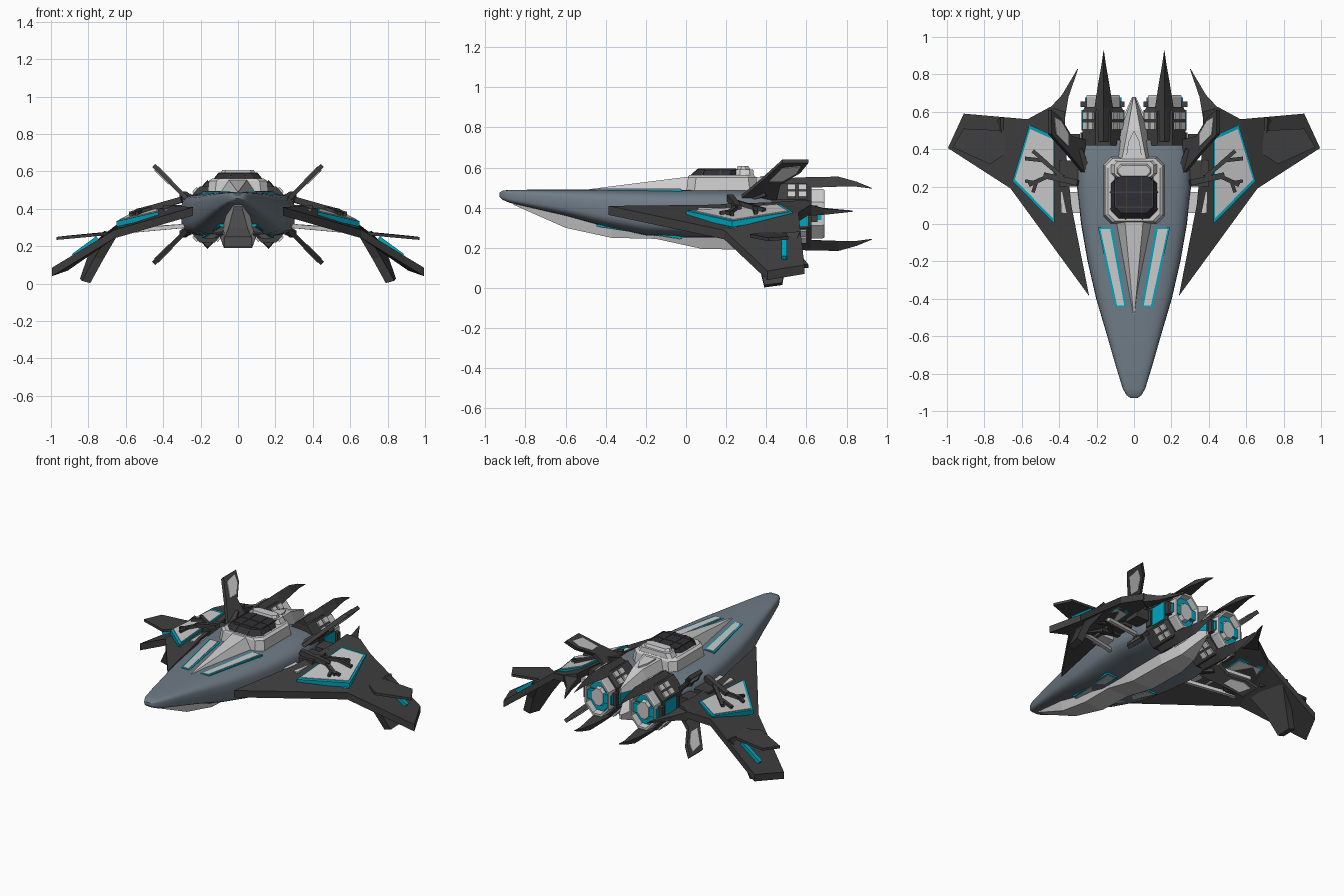
import bpy, bmesh, math
from mathutils import Vector as V

if "Cube" in bpy.data.objects:
    bpy.data.objects.remove(bpy.data.objects["Cube"])


def mat(name, c):
    m = bpy.data.materials.new(name)
    m.diffuse_color = (*c, 1)
    m.use_nodes = True
    m.node_tree.nodes["Principled BSDF"].inputs["Base Color"].default_value = m.diffuse_color
    return m


DARK = mat("dark_metal", (0.05, 0.05, 0.05))
HULL = mat("hull_blue", (0.16, 0.20, 0.24))
TEAL = mat("teal_trim", (0.0, 0.38, 0.52))
GLASS = mat("glass", (0.03, 0.03, 0.035))


# each piece is a list of equal-length rings; rings are skinned and capped
def build(name, pieces, m=None, mirror=False, smooth=False):
    bm = bmesh.new()
    for rings in pieces:
        vs = [[bm.verts.new(p) for p in r] for r in rings]
        n = len(vs[0])
        for a, b in zip(vs, vs[1:]):
            for i in range(n):
                bm.faces.new((a[i], a[(i + 1) % n], b[(i + 1) % n], b[i]))
        bm.faces.new(vs[0])
        bm.faces.new(vs[-1])
    bmesh.ops.recalc_face_normals(bm, faces=bm.faces)
    me = bpy.data.meshes.new(name)
    bm.to_mesh(me)
    bm.free()
    ob = bpy.data.objects.new(name, me)
    bpy.context.collection.objects.link(ob)
    if m:
        me.materials.append(m)
    if smooth:
        bpy.ops.object.select_all(action='DESELECT')
        ob.select_set(True)
        bpy.context.view_layer.objects.active = ob
        bpy.ops.object.shade_smooth_by_angle(angle=math.radians(40))
    if mirror:
        md = ob.modifiers.new("mirror", 'MIRROR')
        md.use_mirror_merge = False
    return ob


def prism(pts, off):
    return [[V(p) for p in pts], [V(p) + V(off) for p in pts]]


def box(x0, x1, y0, y1, z0, z1):
    return prism([(x0, y0, z0), (x1, y0, z0), (x1, y1, z0), (x0, y1, z0)], (0, 0, z1 - z0))


def bar(a, b, w):
    a, b = V(a), V(b)
    d = (b - a).normalized()
    s = d.cross(V((0, 0, 1))).normalized() * w
    u = s.cross(d).normalized() * w
    return prism([a + s + u, a - s + u, a - s - u, a + s - u], b - a)


def trap(y, wb, wt, zb, zt):  # trapezoid cross-section
    return [(-wb, y, zb), (wb, y, zb), (wt, y, zt), (-wt, y, zt)]


def inset(pts, f):
    c = sum((V(p) for p in pts), V()) / len(pts)
    return [c + (V(p) - c) * f for p in pts]


def flip(piece, s):  # reflect about the engine axis height
    return [[V((p[0], p[1], .37 + s * (p[2] - .37))) for p in r] for r in piece]


# fuselage: rounded superellipse sections (y, half width, bottom, top)
def hull_ring(y, w, zb, zt):
    r = []
    for i in range(32):
        t = 2 * math.pi * i / 32
        c, s = math.cos(t), math.sin(t)
        r.append((w * math.copysign(abs(c) ** .52, c), y,
                  (zb + zt) / 2 + (zt - zb) / 2 * math.copysign(abs(s) ** .52, s)))
    return r


HS = [(-.93, .02, .455, .475), (-.915, .04, .44, .485), (-.88, .06, .425, .489),
      (-.75, .10, .395, .49), (-.6, .143, .36, .49), (-.4, .202, .305, .49), (-.2, .248, .262, .49),
      (0, .283, .25, .49), (.2, .305, .25, .49), (.38, .30, .25, .49), (.45, .275, .26, .48)]
build("fuselage", [[hull_ring(*s) for s in HS]], HULL, smooth=True)

# belly keel
build("belly_keel", [[trap(*s) for s in [
    (-.86, .02, .03, .415, .44), (-.6, .05, .08, .30, .42), (-.37, .07, .10, .25, .38),
    (-.15, .075, .12, .245, .36), (.08, .075, .13, .195, .34), (.35, .075, .13, .19, .34),
    (.5, .05, .09, .20, .34), (.68, .005, .01, .27, .30)]]])

# dorsal spine and tail, with a raised tail panel
build("dorsal_spine", [[trap(*s) for s in [(-.48, .006, .003, .47, .493), (.03, .11, .05, .47, .557)]],
                       [trap(*s) for s in [(.32, .10, .07, .45, .557), (.5, .075, .035, .44, .535),
                                           (.68, .006, .003, .44, .47)]],
                       prism([(-.04, .37, .545), (.04, .37, .545), (.03, .44, .538), (0, .5, .53), (-.03, .44, .538)],
                             (0, 0, .014))])


# cockpit housing, canopy glass and frame
def deck(z, w, y0, y1, c):
    return [(x, y, z) for x, y in [(-w + c, y0), (w - c, y0), (w, y0 + c), (w, y1 - c), (w - c, y1),
                                   (-w + c, y1), (-w, y1 - c), (-w, y0 + c)]]


build("cockpit_housing", [[deck(.47, .165, .0, .36, .04), deck(.55, .155, .01, .35, .04),
                           deck(.562, .138, .015, .34, .04)],
                          [deck(.55, .13, .25, .34, .02), deck(.59, .105, .25, .335, .02)],
                          [deck(.58, .095, .25, .325, .02), deck(.607, .085, .257, .312, .02)]])
build("canopy_glass", [[deck(.555, .128, .022, .26, .045), deck(.592, .10, .06, .26, .03)]], GLASS)
build("canopy_frame", [bar((.045, .026, .560), (.04, .06, .592), .0035),
                       bar((.04, .06, .592), (.04, .25, .592), .0035),
                       bar((0, .09, .592), (.10, .09, .592), .0035),
                       bar((0, .17, .592), (.10, .17, .592), .0035),
                       bar((.10, .17, .592), (.127, .17, .558), .0035),
                       bar((.10, .09, .592), (.127, .08, .558), .0035),
                       bar((.10, .09, .592), (.10, .25, .592), .0035)], DARK, mirror=True)

# trimmed strips, above and below the hull
for nm, z0, z1, d in (("top", .478, .478, .014), ("bottom", .256, .318, -.012)):
    q = [(.115, -.02, z0), (.192, -.02, z0), (.10, -.445, z1), (.04, -.445, z1)]
    build("strip_trim_" + nm, [prism(q, (0, 0, d))], TEAL, mirror=True)
    q2 = [(.127, -.027, z0), (.18, -.027, z0), (.09, -.437, z1), (.052, -.437, z1)]
    build("strip_panel_" + nm, [prism(q2, (0, 0, d * 1.2))], mirror=True)


# wings: inner plane, drooping outer part and rear spike
def wz(x, y, dz=0):
    return (x, y, .508 - .30 * x + .07 * y + dz)


EDGE = (.66, .19, .288)
inner = [wz(.24, -.385), EDGE] + [wz(*p) for p in
                                  [(.57, .56), (.45, .625), (.37, .60), (.37, .45), (.335, .1)]]
outer = [EDGE, (.995, .406, .085), (.91, .59, .115), wz(.57, .56)]
spike = [[(.45, .62, .415), (.37, .56, .42), (.37, .56, .37), (.45, .62, .36)],
         [(.385, .69, .395), (.35, .68, .40), (.35, .68, .37), (.385, .69, .365)],
         [(.302, .83, .386), (.298, .83, .386), (.298, .83, .38), (.302, .83, .38)]]
build("wings", [prism(inner, (0, 0, -.045)), prism(outer, (0, 0, -.045)), spike], DARK, mirror=True)

pan = [(.425, .0), (.65, .23), (.56, .53), (.425, .47)]
for nm, h, d in (("top", -.025, .029), ("bottom", -.03, -.023)):
    p = [wz(*a, h) for a in pan]
    build("wing_panel_trim_" + nm, [prism(p, (0, 0, d))], TEAL, mirror=True)
    build("wing_panel_" + nm, [prism(inset(p, .90), (0, 0, d * 1.15))], mirror=True)

# wingtip plates, teal tip lights and drooping lower fins
plate = [(.70, .50, .275), (.91, .51, .257), (.97, .41, .25), (.77, .32, .268), (.62, .42, .285)]
build("wingtip_plates", [prism(plate, (0, 0, -.016))], DARK, mirror=True)
build("wingtip_lights", [bar((.75, .49, .243), (.88, .49, .148), .013)], TEAL, mirror=True)
fin = [(.65, .30, .25), (.67, .57, .27), (.76, .50, .13), (.80, .48, .015), (.79, .39, .003), (.72, .36, .13)]
build("lower_wing_fins", [prism(fin, (.045, 0, .012))], DARK, mirror=True)

# branching brackets on the wing panels
for nm, h in (("top", .016), ("bottom", -.065)):
    B = lambda a, b, w=.011: bar(wz(*a, h), wz(*b, h), w)
    build("wing_bracket_" + nm, [
        B((.30, .22), (.48, .26), .016), B((.38, .25), (.50, .35)), B((.46, .32), (.54, .39), .01),
        B((.49, .34), (.58, .35), .01), B((.46, .255), (.56, .21)), B((.53, .22), (.58, .23), .009),
        B((.52, .23), (.54, .17), .009)], DARK, mirror=True)

# joints between hull and wings
build("wing_root_blocks", [box(.27, .40, .20, .34, .36, .42), box(.29, .38, .38, .48, .35, .42)], DARK, mirror=True)
build("wing_root_plates", [box(.27, .39, .06, .17, .35, .40), bar((.27, .12, .31), (.6, .22, .28), .011),
                           bar((.27, .36, .31), (.55, .42, .29), .011)], mirror=True)

# diagonal stabiliser fins, upper and lower
f = [(.26, .26), (.36, .38), (.45, .48), (.45, .61), (.40, .57), (.34, .47), (.26, .45)]
fp = [(x - .008, y, x + .19) for x, y in f]
g = [(.36, .415), (.425, .48), (.435, .57), (.40, .55), (.36, .48)]
gp = [(x - .011, y, x + .193) for x, y in g]
build("stabiliser_fins", [flip(prism(fp, (.017, 0, -.017)), s) for s in (1, -1)] +
      [flip(bar((.25, .29, .445), (.295, .40, .475), .018), s) for s in (1, -1)], DARK, mirror=True)
build("stabiliser_panels", [flip(prism(gp, (.023, 0, -.023)), s) for s in (1, -1)], mirror=True)


# engines: octagonal housings with tiles, nozzle and glow
def octo(y, k=1):
    return [(.165 + k * x, y, .37 + k * z) for x, z in
            [(.04, .15), (.11, .07), (.11, -.07), (.04, -.15), (-.04, -.15), (-.11, -.07), (-.11, .07), (-.04, .15)]]


build("engine_housings", [[octo(.42), octo(.60), octo(.625, .9)], box(.05, .285, .45, .49, .32, .42),
                          box(.05, .285, .625, .655, .33, .41)], DARK, mirror=True)
build("engine_nozzles", [[octo(.61, .82), octo(.68, .82), octo(.69, .79), octo(.69, .70), octo(.645, .66)]], mirror=True)
build("engine_glow", [[octo(.64, .66), octo(.655, .64)], box(.267, .28, .50, .61, .31, .43),
                      box(.05, .06, .50, .61, .31, .43), box(.068, .262, .63, .675, .34, .40)], TEAL, mirror=True)
build("engine_cores", [[octo(.64, .42), octo(.68, .36)]], mirror=True)
tiles = []
for s in (1, -1):
    for e in (1, -1):
        for y in (.505, .56):
            for t in (.12, .56):
                a, b = [(.165 + e * (.04 + .07 * k), .52 - .08 * k) for k in (t, t + .34)]
                tiles.append(flip(prism([(a[0], y, a[1]), (b[0], y, b[1]), (b[0], y + .04, b[1]),
                                         (a[0], y + .04, a[1])], (e * .008, 0, .007)), s))
build("engine_tiles", tiles, mirror=True)

# long engine spikes above and below each housing
sp = [[(.162 - w, y, zb), (.162 + w, y, zb), (.162, y, zt)] for y, w, zb, zt in
      [(.44, .06, .49, .545), (.62, .05, .50, .553), (.76, .028, .505, .555), (.85, .012, .505, .53), (.928, .001, .495, .498)]]
build("engine_spikes", [flip(sp, s) for s in (1, -1)], DARK, mirror=True)
